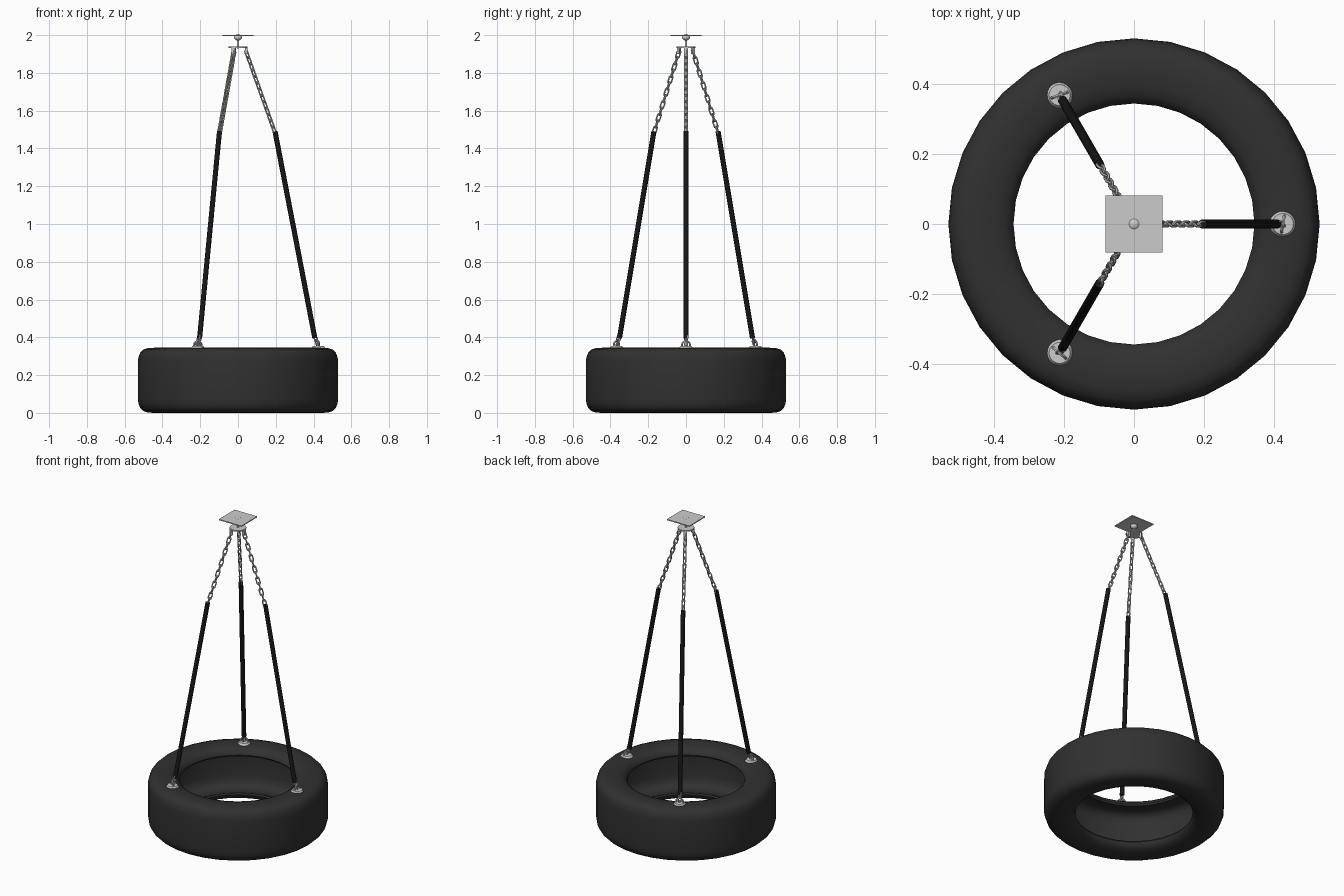
import bpy, bmesh
from math import cos, sin, pi, radians
from mathutils import Vector, Matrix

if "Cube" in bpy.data.objects:
    bpy.data.objects.remove(bpy.data.objects["Cube"])


def material(name, v):
    m = bpy.data.materials.new(name)
    m.diffuse_color = (v, v, v, 1)
    m.use_nodes = True
    m.node_tree.nodes["Principled BSDF"].inputs["Base Color"].default_value = m.diffuse_color
    return m


RUBBER = material("rubber", 0.03)
SLEEVE = material("sleeve_black", 0.008)


def finish(name, bm, mat=None, angle=40):
    bmesh.ops.recalc_face_normals(bm, faces=bm.faces)
    me = bpy.data.meshes.new(name)
    bm.to_mesh(me)
    bm.free()
    me.shade_smooth()
    me.set_sharp_from_angle(angle=radians(angle))
    ob = bpy.data.objects.new(name, me)
    bpy.context.collection.objects.link(ob)
    if mat:
        me.materials.append(mat)
    return ob


def bridge_rings(bm, rings, closed):
    n = len(rings[0])
    for i in range(len(rings) if closed else len(rings) - 1):
        a, b = rings[i], rings[(i + 1) % len(rings)]
        for j in range(n):
            k = (j + 1) % n
            bm.faces.new((a[j], a[k], b[k], b[j]))


def lathe(bm, profile, segs, mat=Matrix()):
    """Revolve a closed (radius, z) profile around local z."""
    rings = []
    for i in range(segs):
        a = 2 * pi * i / segs
        rings.append([bm.verts.new(mat @ Vector((r * cos(a), r * sin(a), z))) for r, z in profile])
    bridge_rings(bm, rings, True)


def rod(bm, p, q, r, segs=12):
    d = q - p
    m = Matrix.Translation((p + q) / 2) @ d.to_track_quat('Z', 'Y').to_matrix().to_4x4()
    bmesh.ops.create_cone(bm, cap_ends=True, segments=segs, radius1=r, radius2=r,
                          depth=d.length, matrix=m)


def box(bm, size, mat):
    bmesh.ops.create_cube(bm, size=1, matrix=mat @ Matrix.Diagonal((*size, 1)))


def link(bm, mat, half_len, half_wid, wire):
    """Stadium-shaped ring, long axis local z, lying in local xz."""
    c = half_len - half_wid
    rings = []
    for i in range(14):
        a = pi * (i % 7) / 6 + (pi if i > 6 else 0)
        out = Vector((cos(a), 0, sin(a)))
        mid = out * half_wid + Vector((0, 0, c if i < 7 else -c))
        rings.append([bm.verts.new(mat @ (mid + out * wire * cos(t) + Vector((0, wire * sin(t), 0))))
                      for t in (2 * pi * j / 6 for j in range(6))])
    bridge_rings(bm, rings, True)


def chain(bm, p, q, count):
    d = q - p
    rot = d.to_track_quat('Z', 'Y').to_matrix().to_4x4()
    for i in range(count):
        m = Matrix.Translation(p + d * ((i + 0.5) / count)) @ rot
        turn = Matrix.Rotation(pi / 4 + pi / 2 * (i % 2), 4, 'Z')
        link(bm, m @ turn, d.length / count * 0.5 + 0.005, 0.0095, 0.004)


# Hollow tyre: half cross-section mirrored about its middle height
mid = 0.1725
half = [(0.53, 0.10), (0.527, 0.123), (0.518, 0.146), (0.502, 0.162), (0.475, 0.171),
        (0.44, 0.1725), (0.40, 0.170), (0.368, 0.160), (0.350, 0.145), (0.344, 0.128),
        (0.350, 0.118), (0.39, 0.135), (0.44, 0.145), (0.48, 0.138), (0.50, 0.115), (0.507, 0.08)]
section = [(r, mid + h) for r, h in half] + [(r, mid - h) for r, h in reversed(half)]
bm = bmesh.new()
lathe(bm, section, 32)
finish("tyre", bm, RUBBER)

# Ceiling plate
bm = bmesh.new()
box(bm, (0.162, 0.162, 0.006), Matrix.Translation((0, 0, 1.997)))
finish("ceiling_plate", bm)

# Swivel: ball, stem and round hanger disc
bm = bmesh.new()
bmesh.ops.create_uvsphere(bm, u_segments=16, v_segments=10, radius=0.021,
                          matrix=Matrix.Translation((0, 0, 1.988)) @ Matrix.Diagonal((1, 1, 0.8, 1)))
rod(bm, Vector((0, 0, 1.93)), Vector((0, 0, 1.985)), 0.006)
rod(bm, Vector((0, 0, 1.932)), Vector((0, 0, 1.939)), 0.049, 24)
finish("swivel", bm)

# Three hangers
for n, ang in enumerate((0, 120, 240), 1):
    R = Matrix.Rotation(radians(ang), 4, 'Z')

    def at(r, z):
        return R @ Vector((r, 0, z))

    # tab under the swivel
    bm = bmesh.new()
    box(bm, (0.012, 0.02, 0.036), Matrix.Translation(at(0.043, 1.917)) @ R)
    finish(f"swivel_tab_{n}", bm)

    # exposed chain
    bm = bmesh.new()
    chain(bm, at(0.042, 1.915), at(0.197, 1.48), 13)
    finish(f"upper_chain_{n}", bm)

    # sleeve over the long part of the chain
    bm = bmesh.new()
    rod(bm, at(0.196, 1.49), at(0.407, 0.395), 0.0135, 14)
    finish(f"chain_sleeve_{n}", bm, SLEEVE)

    # washer, eye bolt and last links on the tyre
    bm = bmesh.new()
    bmesh.ops.create_cone(bm, cap_ends=True, segments=24, radius1=0.038, radius2=0.03,
                          depth=0.012, matrix=Matrix.Translation(at(0.425, 0.347)))
    finish(f"washer_{n}", bm)
    bm = bmesh.new()
    eye = Matrix.Translation(at(0.425, 0.357)) @ R @ Matrix.Rotation(radians(80), 4, 'Z')
    link(bm, eye, 0.023, 0.0225, 0.005)
    chain(bm, at(0.424, 0.357), at(0.406, 0.41), 2)
    finish(f"eye_bolt_{n}", bm)
